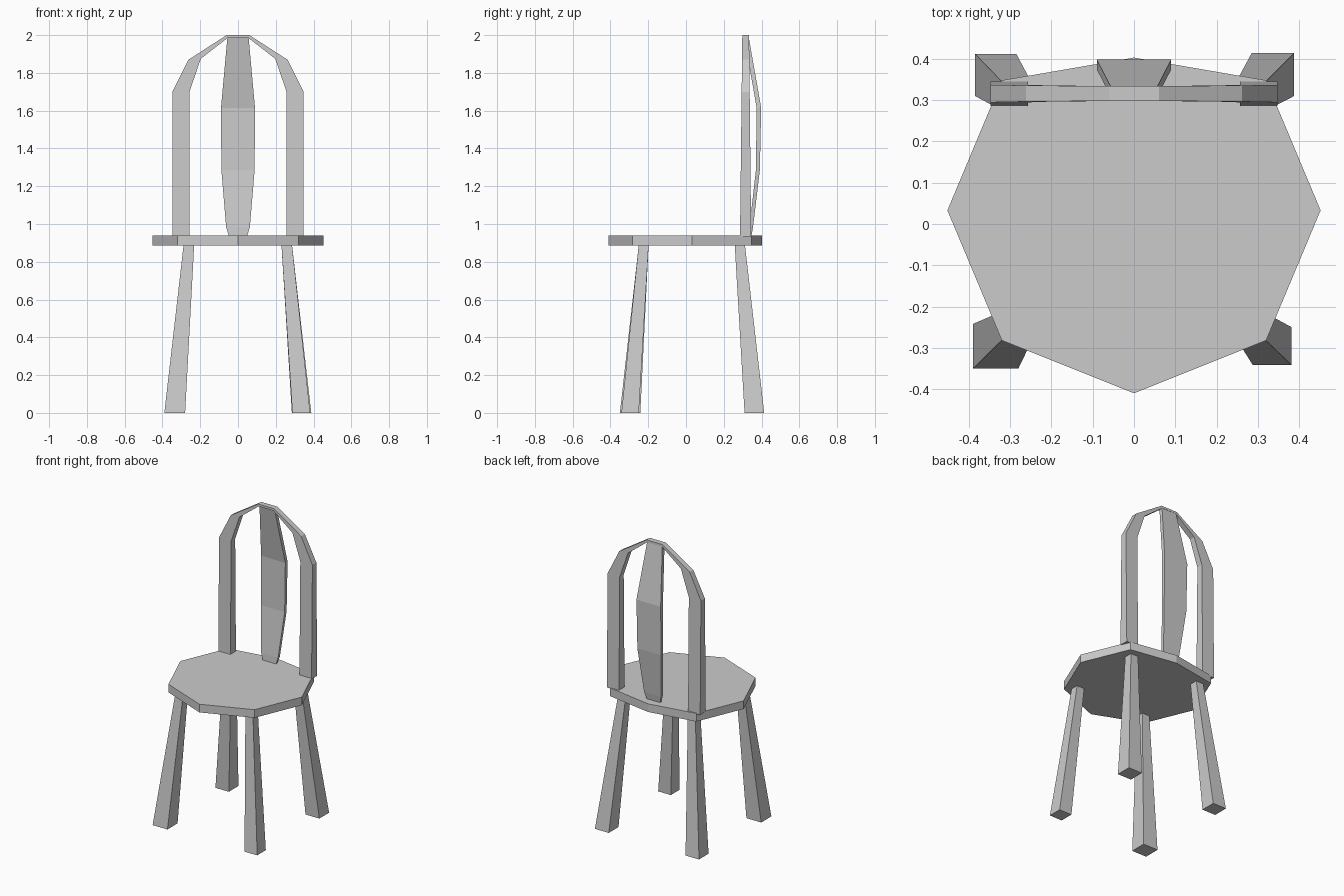
import bpy

if "Cube" in bpy.data.objects:
    bpy.data.objects.remove(bpy.data.objects["Cube"])


def loft(name, rings, closed=False):
    """Skin equal-sized rings of points, capping both ends."""
    n = len(rings[0])
    verts = [p for r in rings for p in r]
    faces = []
    for k in range(len(rings) - 1):
        for i in range(n):
            j = (i + 1) % n
            faces.append((k * n + i, k * n + j, (k + 1) * n + j, (k + 1) * n + i))
    faces.append(tuple(reversed(range(n))))
    faces.append(tuple(range((len(rings) - 1) * n, len(rings) * n)))
    mesh = bpy.data.meshes.new(name)
    mesh.from_pydata(verts, [], faces)
    obj = bpy.data.objects.new(name, mesh)
    bpy.context.collection.objects.link(obj)
    # consistent outward normals
    import bmesh
    bm = bmesh.new()
    bm.from_mesh(mesh)
    bmesh.ops.recalc_face_normals(bm, faces=bm.faces)
    bm.to_mesh(mesh)
    bm.free()
    return obj


def rect(x0, x1, y0, y1, z):
    return [(x0, y0, z), (x1, y0, z), (x1, y1, z), (x0, y1, z)]


SEAT_BOTTOM, SEAT_TOP = 0.885, 0.94

# Seat: eight-sided slab
outline = [(0, -0.41), (0.32, -0.282), (0.452, 0.033), (0.32, 0.348),
           (0, 0.403), (-0.32, 0.348), (-0.452, 0.033), (-0.32, -0.282)]
loft("seat", [[(x, y, z) for x, y in outline] for z in (SEAT_BOTTOM, SEAT_TOP)])

# Legs: splayed and tapering upward (floor rectangle, top rectangle)
legs = {
    "front_left_leg": ((-0.39, -0.28, -0.35, -0.242), (-0.288, -0.232, -0.25, -0.198)),
    "front_right_leg": ((0.288, 0.382, -0.342, -0.25), (0.23, 0.286, -0.25, -0.198)),
    "back_left_leg": ((-0.385, -0.285, 0.31, 0.412), (-0.288, -0.232, 0.258, 0.312)),
    "back_right_leg": ((0.285, 0.388, 0.31, 0.414), (0.23, 0.286, 0.258, 0.312)),
}
for name, (foot, top) in legs.items():
    loft(name, [rect(*foot, 0), rect(*top, SEAT_BOTTOM + 0.005)])

# Back hoop: left half of outer/inner profile, mirrored to the right
half = [((-0.347, 0.935), (-0.257, 0.935)), ((-0.347, 1.70), (-0.257, 1.70)),
        ((-0.262, 1.87), (-0.197, 1.875)), ((-0.06, 2.0), (-0.055, 1.985))]
path = half + [tuple((-x, z) for x, z in pair) for pair in reversed(half)]


def hoop_ring(outer, inner):
    def depth(z):
        t = (z - 0.94) / 1.06
        return 0.286 + 0.012 * t, 0.345 - 0.011 * t
    (xo, zo), (xi, zi) = outer, inner
    fo, bo = depth(zo)
    fi, bi = depth(zi)
    return [(xo, fo, zo), (xi, fi, zi), (xi, bi, zi), (xo, bo, zo)]


loft("back_hoop", [hoop_ring(o, i) for o, i in path])

# Back splat: bowed board (height, half width, front y, back y)
splat = [(0.935, 0.048, 0.333, 0.346), (0.985, 0.063, 0.336, 0.355),
         (1.285, 0.088, 0.370, 0.391), (1.615, 0.09, 0.374, 0.398),
         (1.99, 0.056, 0.308, 0.332)]
loft("back_splat", [rect(-w, w, f, b, z) for z, w, f, b in splat])
